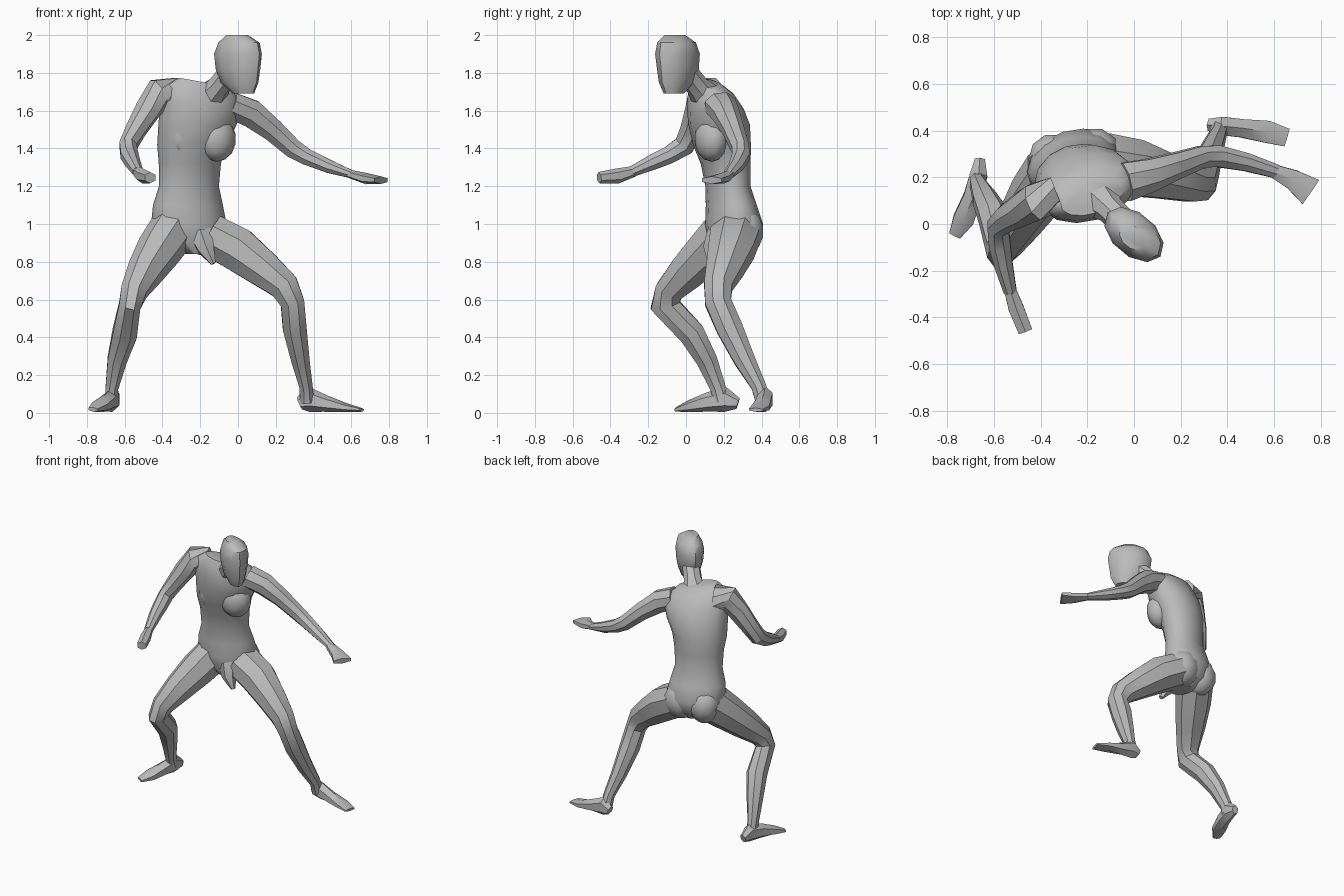
import bpy, bmesh, math
from mathutils import Vector, Matrix

skin = bpy.data.materials.new("plain grey")
skin.diffuse_color = (0.5, 0.5, 0.5, 1)


def finish(name, bm, angle=38):
    """Turn a bmesh into a shaded object."""
    bmesh.ops.recalc_face_normals(bm, faces=bm.faces)
    me = bpy.data.meshes.new(name)
    bm.to_mesh(me)
    bm.free()
    me.materials.append(skin)
    ob = bpy.data.objects.new(name, me)
    bpy.context.collection.objects.link(ob)
    bpy.ops.object.select_all(action='DESELECT')
    ob.select_set(True)
    bpy.context.view_layer.objects.active = ob
    bpy.ops.object.shade_smooth_by_angle(angle=math.radians(angle))
    return ob


def loft(name, frames, n):
    """Skin a row of elliptical rings, each given as centre, axis u, axis v."""
    bm = bmesh.new()
    rings = []
    for c, u, v in frames:
        angles = [2 * math.pi * (i + 0.5) / n for i in range(n)]
        rings.append([bm.verts.new(c + u * math.cos(t) + v * math.sin(t)) for t in angles])
    for r, s in zip(rings, rings[1:]):
        for i in range(n):
            j = (i + 1) % n
            bm.faces.new((r[i], r[j], s[j], s[i]))
    bm.faces.new(rings[0])
    bm.faces.new(rings[-1])
    return finish(name, bm)


def limb(name, pts, side, n=8):
    """Tube through points (x, y, z, radius along side, radius across)."""
    cs = [Vector(p[:3]) for p in pts]
    frames = []
    for i, p in enumerate(pts):
        t = Vector((0, 0, 0))
        if i > 0:
            t += (cs[i] - cs[i - 1]).normalized()
        if i < len(pts) - 1:
            t += (cs[i + 1] - cs[i]).normalized()
        t.normalize()
        u = Vector(side)
        u = (u - t * u.dot(t)).normalized()
        frames.append((cs[i], u * p[3], t.cross(u) * p[4]))
    return loft(name, frames, n)


def stack(name, pts, yaw, n):
    """Upright body of rings (x, y, z, half width, half depth, sideways tilt)."""
    c, s = math.cos(math.radians(yaw)), math.sin(math.radians(yaw))
    return loft(name, [(Vector(p[:3]), Vector((c, s, p[5])) * p[3],
                        Vector((-s, c, 0)) * p[4]) for p in pts], n)


def blob(name, centre, size, yaw):
    """Low-poly ellipsoid for muscle masses."""
    bm = bmesh.new()
    m = (Matrix.Translation(centre) @ Matrix.Rotation(math.radians(yaw), 4, 'Z')
         @ Matrix.Diagonal((*size, 1)))
    bmesh.ops.create_uvsphere(bm, u_segments=10, v_segments=7, radius=1, matrix=m)
    return finish(name, bm, 50)


# Torso, turned slightly to its left, with the right shoulder raised
stack("torso", [
    (-0.22, 0.23, 0.84, 0.06, 0.08, 0),
    (-0.25, 0.25, 0.91, 0.17, 0.13, 0),
    (-0.26, 0.255, 1.00, 0.205, 0.147, 0),
    (-0.265, 0.24, 1.10, 0.19, 0.128, 0),
    (-0.26, 0.222, 1.20, 0.163, 0.114, 0),
    (-0.255, 0.21, 1.32, 0.168, 0.128, 0),
    (-0.245, 0.19, 1.42, 0.186, 0.150, 0),
    (-0.215, 0.175, 1.53, 0.210, 0.158, -0.05),
    (-0.195, 0.155, 1.62, 0.220, 0.142, -0.12),
    (-0.19, 0.135, 1.70, 0.200, 0.110, -0.18),
    (-0.18, 0.115, 1.745, 0.140, 0.070, -0.2)], 18, 14)

# Chest and buttock masses
blob("right_pec", (-0.28, 0.115, 1.47), (0.105, 0.085, 0.12), 12)
blob("left_pec", (-0.11, 0.135, 1.45), (0.105, 0.085, 0.12), 30)
blob("right_buttock", (-0.345, 0.275, 0.96), (0.11, 0.115, 0.13), 18)
blob("left_buttock", (-0.175, 0.30, 0.96), (0.12, 0.115, 0.13), 18)
limb("groin", [(-0.2, 0.17, 0.95, 0.07, 0.06), (-0.17, 0.14, 0.87, 0.05, 0.05),
               (-0.13, 0.13, 0.79, 0.015, 0.015)], (1, 0, 0), 6)

# Neck and head, face turned to its left
limb("neck", [(-0.16, 0.12, 1.66, 0.10, 0.09), (-0.10, 0.06, 1.73, 0.062, 0.062),
              (-0.03, -0.01, 1.82, 0.06, 0.06)], (1, 0.3, 0))
stack("head", [
    (0.03, -0.065, 1.69, 0.045, 0.062, 0),
    (0.008, -0.05, 1.75, 0.072, 0.118, 0),
    (0.0, -0.043, 1.82, 0.086, 0.138, 0),
    (0.0, -0.045, 1.90, 0.092, 0.148, 0),
    (0.005, -0.05, 1.96, 0.080, 0.128, 0),
    (-0.005, -0.058, 2.00, 0.045, 0.066, 0)], 50, 10)

# Right arm reaching forward
limb("right_arm", [
    (-0.33, 0.13, 1.69, 0.08, 0.09), (-0.42, 0.095, 1.69, 0.085, 0.085),
    (-0.48, 0.065, 1.60, 0.07, 0.075), (-0.54, 0.03, 1.50, 0.058, 0.065),
    (-0.582, -0.01, 1.415, 0.05, 0.06), (-0.575, -0.09, 1.365, 0.05, 0.05),
    (-0.56, -0.17, 1.33, 0.043, 0.045), (-0.53, -0.29, 1.275, 0.03, 0.03)], (1, 0, 0))
limb("right_hand", [
    (-0.535, -0.27, 1.28, 0.028, 0.028), (-0.505, -0.36, 1.255, 0.038, 0.04),
    (-0.465, -0.46, 1.245, 0.035, 0.03)], (1, 0.3, 0), 6)

# Left arm stretched out sideways
limb("left_arm", [
    (-0.04, 0.18, 1.63, 0.09, 0.075), (0.07, 0.21, 1.585, 0.075, 0.08),
    (0.18, 0.25, 1.50, 0.06, 0.065), (0.29, 0.288, 1.40, 0.05, 0.055),
    (0.36, 0.29, 1.357, 0.05, 0.047), (0.48, 0.265, 1.305, 0.042, 0.038),
    (0.61, 0.225, 1.26, 0.032, 0.022)], (0, 1, 0))
limb("left_hand", [
    (0.59, 0.23, 1.265, 0.032, 0.022), (0.68, 0.19, 1.24, 0.05, 0.03),
    (0.757, 0.137, 1.232, 0.072, 0.02)], (0.5, 0.8, 0), 6)

# Right leg, bent with the knee forward
limb("right_leg", [
    (-0.35, 0.22, 0.96, 0.125, 0.14), (-0.42, 0.12, 0.86, 0.12, 0.125),
    (-0.49, 0.01, 0.75, 0.10, 0.105), (-0.55, -0.09, 0.645, 0.075, 0.08),
    (-0.573, -0.11, 0.57, 0.062, 0.085), (-0.60, 0.03, 0.42, 0.07, 0.075),
    (-0.64, 0.11, 0.28, 0.055, 0.06), (-0.668, 0.17, 0.13, 0.036, 0.045),
    (-0.668, 0.19, 0.06, 0.04, 0.05)], (1, 0, 0))
limb("right_foot", [
    (-0.66, 0.275, 0.05, 0.025, 0.03), (-0.665, 0.21, 0.07, 0.043, 0.065),
    (-0.69, 0.12, 0.058, 0.045, 0.052), (-0.73, 0.02, 0.036, 0.052, 0.032),
    (-0.768, -0.05, 0.018, 0.03, 0.012)], (1, 0, 0), 6)

# Left leg, stepping out to the side
limb("left_leg", [
    (-0.14, 0.26, 0.94, 0.14, 0.12), (0.0, 0.24, 0.865, 0.13, 0.125),
    (0.13, 0.205, 0.765, 0.105, 0.105), (0.245, 0.17, 0.67, 0.08, 0.085),
    (0.288, 0.17, 0.585, 0.075, 0.068), (0.30, 0.23, 0.45, 0.075, 0.068),
    (0.33, 0.31, 0.28, 0.06, 0.052), (0.36, 0.385, 0.14, 0.042, 0.038),
    (0.365, 0.41, 0.06, 0.045, 0.04)], (0, 1, 0))
limb("left_foot", [
    (0.325, 0.425, 0.05, 0.03, 0.035), (0.375, 0.42, 0.072, 0.045, 0.068),
    (0.46, 0.41, 0.05, 0.045, 0.045), (0.57, 0.395, 0.028, 0.055, 0.024),
    (0.655, 0.37, 0.016, 0.045, 0.01)], (0, 1, 0), 6)
